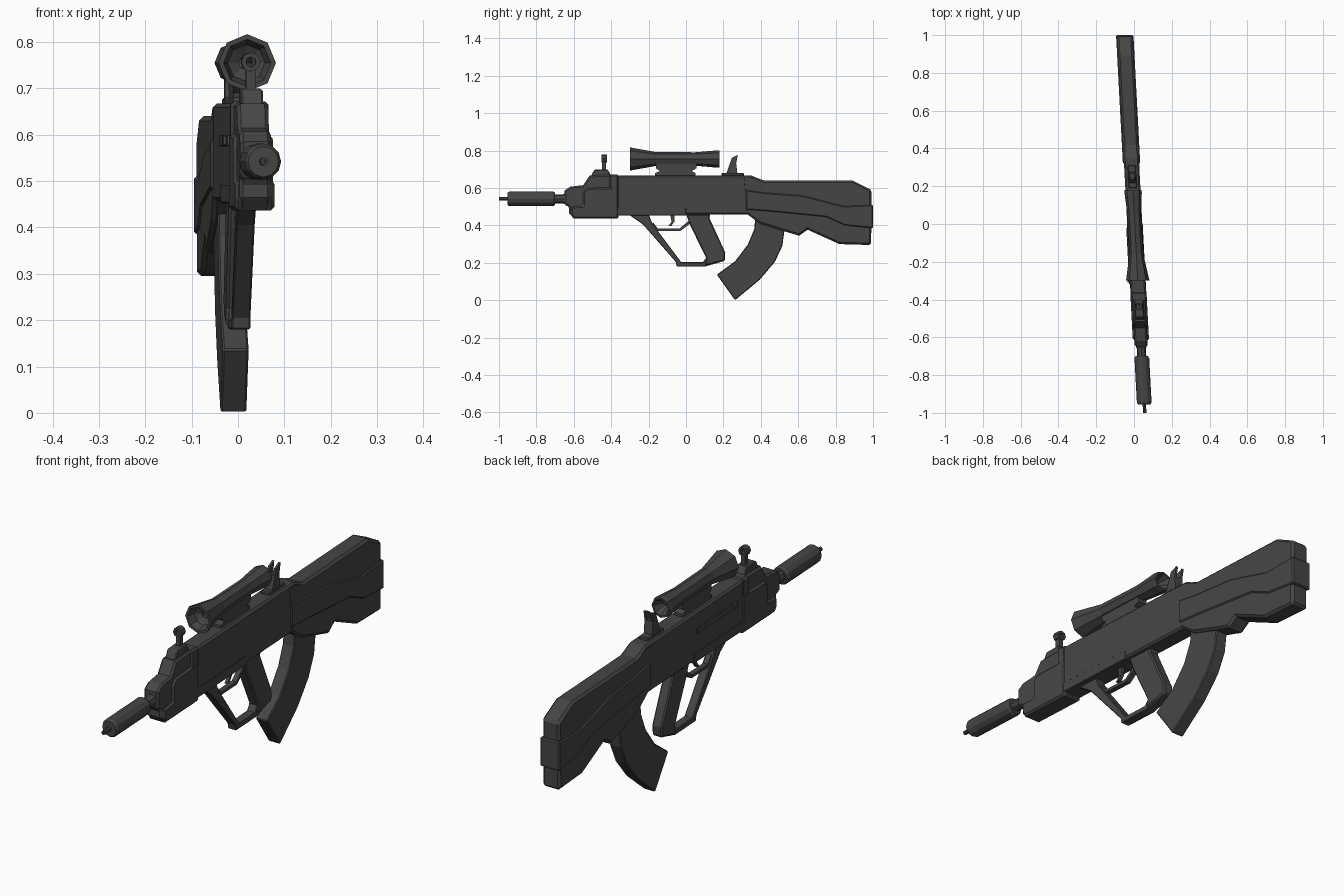
import bpy, bmesh, math

dark = bpy.data.materials.new("dark_grey")
dark.diffuse_color = (0.06, 0.06, 0.06, 1)


def finish(name, bm, bevel=0.0):
    # The whole weapon is slightly yawed: shift x along its length
    for v in bm.verts:
        v.co.x += 0.004 - 0.053 * v.co.y
    bmesh.ops.recalc_face_normals(bm, faces=bm.faces)
    me = bpy.data.meshes.new(name)
    bm.to_mesh(me)
    bm.free()
    me.materials.append(dark)
    ob = bpy.data.objects.new(name, me)
    bpy.context.collection.objects.link(ob)
    if bevel:
        m = ob.modifiers.new("bevel", 'BEVEL')
        m.width = bevel
        m.segments = 1
        m.limit_method = 'ANGLE'
        m.angle_limit = math.radians(60)
    return ob


def prism(name, pts, half, bevel=0.0, cx=0.0):
    """Extrude a (y, z) side profile across x."""
    bm = bmesh.new()
    f = bm.faces.new([bm.verts.new((cx - half, y, z)) for y, z in pts])
    r = bmesh.ops.extrude_face_region(bm, geom=[f])
    for v in r["geom"]:
        if isinstance(v, bmesh.types.BMVert):
            v.co.x += 2 * half
    return finish(name, bm, bevel)


def box(name, y0, y1, z0, z1, half, bevel=0.0, cx=0.0):
    return prism(name, [(y0, z0), (y1, z0), (y1, z1), (y0, z1)], half, bevel, cx)


def lathe(name, prof, z, n, closed=False):
    """Spin (y, radius) stations around the y axis; closed makes a hollow tube."""
    bm = bmesh.new()
    rings = []
    for y, r in prof:
        rings.append([bm.verts.new((r * math.sin(2 * math.pi * i / n), y,
                                    z + r * math.cos(2 * math.pi * i / n))) for i in range(n)])
    pairs = list(zip(rings, rings[1:]))
    if closed:
        pairs.append((rings[-1], rings[0]))
    else:
        bm.faces.new(rings[0])
        bm.faces.new(rings[-1])
    for a, b in pairs:
        for i in range(n):
            j = (i + 1) % n
            bm.faces.new((a[i], a[j], b[j], b[i]))
    return finish(name, bm)


# Barrel and suppressor
lathe("suppressor", [(-0.955, 0.033), (-0.945, 0.039), (-0.71, 0.039), (-0.70, 0.033)], 0.542, 12)
lathe("muzzle_tip", [(-1.0, 0.009), (-0.94, 0.009), (-0.94, 0.004), (-1.0, 0.004)], 0.542, 8, True)
lathe("barrel", [(-0.72, 0.018), (-0.70, 0.024), (-0.66, 0.024), (-0.63, 0.035)], 0.542, 8)

# Handguard: core, wider lower shell and side panels
prism("handguard_core", [(-0.65, 0.585), (-0.62, 0.607), (-0.55, 0.615), (-0.515, 0.667),
                         (-0.36, 0.672), (-0.36, 0.44), (-0.60, 0.437), (-0.625, 0.465),
                         (-0.625, 0.50), (-0.65, 0.51)], 0.034, 0.008)
prism("handguard_shell", [(-0.60, 0.437), (-0.36, 0.437), (-0.36, 0.605), (-0.53, 0.60),
                          (-0.55, 0.575), (-0.55, 0.505), (-0.615, 0.50), (-0.615, 0.46)], 0.043, 0.008)
box("handguard_rear_collar", -0.41, -0.36, 0.46, 0.672, 0.041, 0.008)

# Receiver
prism("receiver", [(-0.37, 0.457), (0.36, 0.457), (0.40, 0.50), (0.40, 0.645), (0.35, 0.667),
                   (-0.37, 0.667)], 0.040, 0.008)
box("lower_rail", -0.37, 0.0, 0.452, 0.495, 0.042, 0.003)
box("cocking_slot_rail", -0.32, -0.02, 0.575, 0.600, 0.004, 0.002, -0.042)
box("cocking_handle", -0.31, -0.28, 0.577, 0.598, 0.008, 0.002, -0.046)

# Stock and its raised wavy band
prism("stock", [(0.30, 0.665), (0.35, 0.665), (0.417, 0.64), (0.89, 0.64), (0.992, 0.59),
                (0.99, 0.295), (0.82, 0.30), (0.65, 0.377), (0.605, 0.345), (0.52, 0.37),
                (0.395, 0.41), (0.32, 0.465)], 0.041, 0.01)
prism("stock_band", [(0.32, 0.59), (0.42, 0.575), (0.62, 0.56), (0.72, 0.535), (0.84, 0.503),
                     (1.0, 0.51), (1.0, 0.385), (0.85, 0.40), (0.75, 0.445), (0.60, 0.46),
                     (0.45, 0.475), (0.32, 0.485)], 0.046, 0.005)

# Curved magazine
prism("magazine", [(0.37, 0.44), (0.365, 0.38), (0.33, 0.297), (0.262, 0.208), (0.165, 0.137),
                   (0.262, 0.0), (0.395, 0.11), (0.475, 0.205), (0.515, 0.29), (0.53, 0.40)],
      0.028, 0.004)

# Grip, hand guard frame, trigger guard and trigger
prism("grip", [(0.0, 0.46), (0.13, 0.46), (0.125, 0.44), (0.21, 0.255), (0.207, 0.21),
               (0.10, 0.185), (0.108, 0.225), (0.025, 0.395)], 0.024, 0.006)
prism("guard_frame", [(-0.31, 0.46), (-0.23, 0.405), (-0.055, 0.205), (-0.05, 0.18), (0.10, 0.18),
                      (0.205, 0.21), (0.11, 0.23), (0.09, 0.203), (-0.025, 0.203),
                      (-0.18, 0.41), (-0.20, 0.46)], 0.020, 0.003)
prism("trigger_guard", [(-0.185, 0.405), (-0.155, 0.37), (-0.03, 0.37), (0.03, 0.415),
                        (0.015, 0.425), (-0.035, 0.383), (-0.15, 0.383), (-0.175, 0.415)], 0.011)
prism("trigger", [(-0.085, 0.46), (-0.06, 0.46), (-0.062, 0.42), (-0.078, 0.398),
                  (-0.095, 0.395), (-0.077, 0.42)], 0.007)

# Scope: hollow flared tube with a stepped mount
lathe("scope_tube", [(-0.30, 0.062), (-0.25, 0.053), (-0.16, 0.037), (0.05, 0.036), (0.165, 0.046),
                     (0.18, 0.044), (0.18, 0.036), (0.14, 0.015), (-0.25, 0.015), (-0.265, 0.04),
                     (-0.30, 0.051)], 0.755, 8, True)
prism("scope_mount", [(-0.16, 0.735), (-0.16, 0.705), (-0.14, 0.69), (-0.165, 0.68), (-0.165, 0.66),
                      (0.05, 0.66), (0.05, 0.68), (0.03, 0.69), (0.055, 0.705), (0.055, 0.735)],
      0.022)

# Front sight: base, post and ring
prism("front_sight_base", [(-0.51, 0.66), (-0.49, 0.698), (-0.42, 0.70), (-0.395, 0.66)], 0.024, 0.004)
box("front_sight_post", -0.449, -0.427, 0.68, 0.742, 0.010)
lathe("front_sight_ring", [(-0.453, 0.021), (-0.423, 0.021), (-0.423, 0.011), (-0.453, 0.011)],
      0.757, 8, True)

# Rear sight: base, leaning stem and two prongs
box("rear_sight_base", 0.19, 0.31, 0.66, 0.680, 0.022, 0.004)
prism("rear_sight_stem", [(0.215, 0.675), (0.275, 0.675), (0.268, 0.735), (0.235, 0.735)], 0.020)
for side, s in (("left", -1), ("right", 1)):
    prism("rear_sight_prong_" + side, [(0.235, 0.73), (0.268, 0.73), (0.277, 0.777), (0.245, 0.762)],
          0.005, 0, s * 0.015)
